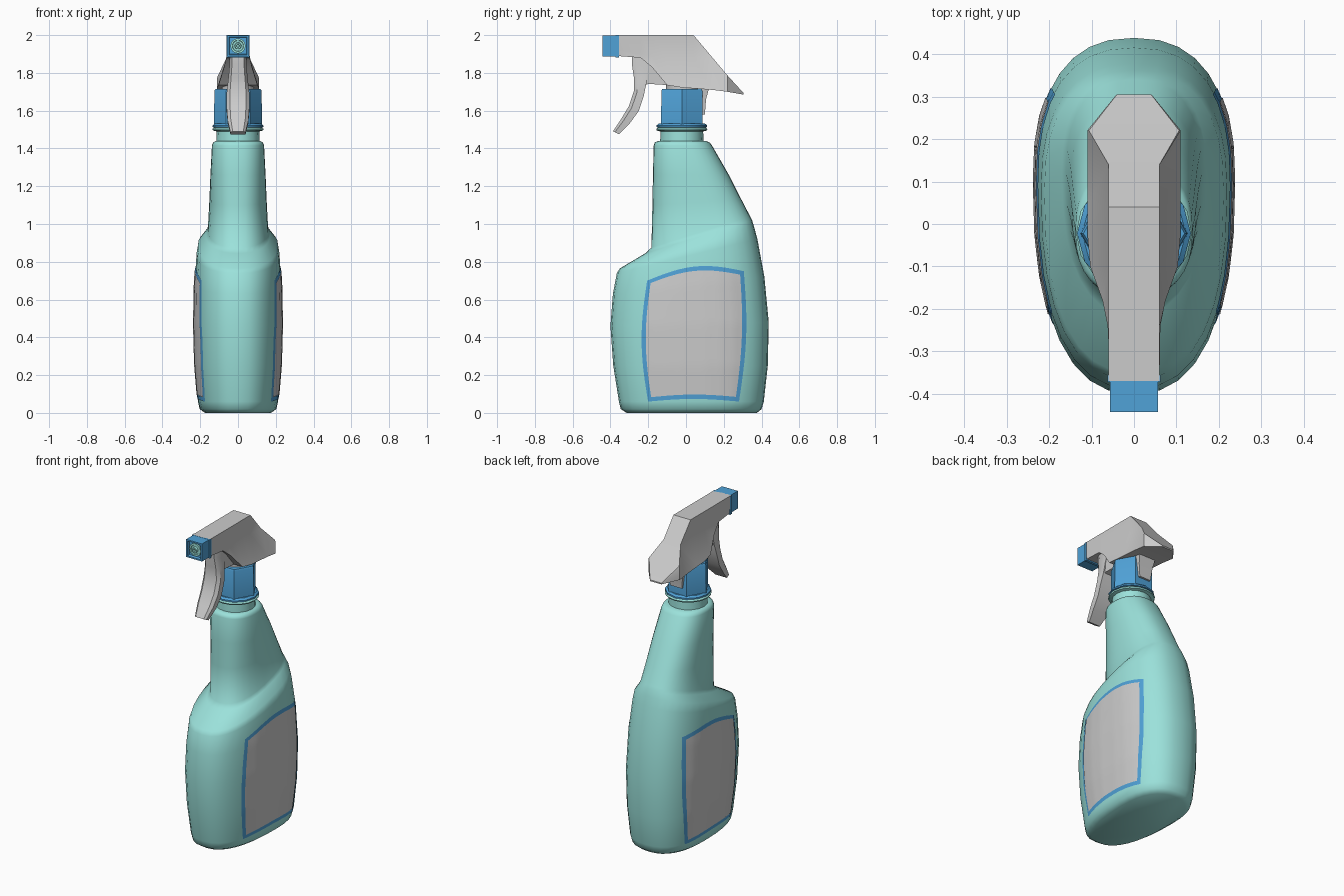
import bpy, bmesh
from math import sin, cos, pi, radians
from mathutils import Vector
from mathutils.bvhtree import BVHTree

if "Cube" in bpy.data.objects:
    bpy.data.objects.remove(bpy.data.objects["Cube"])


def material(name, rgb):
    m = bpy.data.materials.new(name)
    m.diffuse_color = (*rgb, 1)
    m.use_nodes = True
    m.node_tree.nodes["Principled BSDF"].inputs["Base Color"].default_value = m.diffuse_color
    return m


TEAL = material("teal", (0.33, 0.76, 0.71))
BLUE = material("blue", (0.08, 0.36, 0.68))


def finish(name, bm, mat=None, angle=35, closed=True):
    if closed:
        bmesh.ops.recalc_face_normals(bm, faces=bm.faces)
    me = bpy.data.meshes.new(name)
    bm.to_mesh(me)
    bm.free()
    me.shade_smooth()
    me.set_sharp_from_angle(angle=radians(angle))
    ob = bpy.data.objects.new(name, me)
    bpy.context.collection.objects.link(ob)
    if mat:
        me.materials.append(mat)
    return ob


def loft(name, rings, mat=None, angle=35):
    """Skin a list of equal-length point rings and close both ends."""
    bm = bmesh.new()
    vs = [[bm.verts.new(p) for p in r] for r in rings]
    n = len(vs[0])
    for a, b in zip(vs, vs[1:]):
        for i in range(n):
            j = (i + 1) % n
            bm.faces.new((a[i], a[j], b[j], b[i]))
    bm.faces.new(vs[0])
    bm.faces.new(vs[-1])
    return finish(name, bm, mat, angle)


def lathe(name, profile, sides, centre, axis="z", mat=None):
    """Turned part: profile is (radius, distance along axis)."""
    rings = []
    for r, h in profile:
        ring = []
        for i in range(sides):
            a = 2 * pi * i / sides
            p = (r * cos(a), r * sin(a), h) if axis == "z" else (r * cos(a), h, r * sin(a))
            ring.append(Vector(p) + Vector(centre))
        rings.append(ring)
    return loft(name, rings, mat)


def power(v, e):
    return (1 if v >= 0 else -1) * abs(v) ** e


def body_ring(yf, zf, yb, zb, hw, mid, sides=32, e=2 / 2.4):
    """Tilted egg-shaped section, front (yf, zf) to back (yb, zb)."""
    yc = yf + mid * (yb - yf)
    ring = []
    for i in range(sides):
        a = 2 * pi * i / sides
        s = power(sin(a), e)
        y = yc + s * ((yb - yc) if s > 0 else (yc - yf))
        t = (y - yf) / (yb - yf)
        ring.append((hw * power(cos(a), e), y, zf + t * (zb - zf)))
    return ring


# bottle body
body = loft("bottle_body", [body_ring(*r) for r in (
    (-0.315, 0.00, 0.375, 0.00, 0.175, .6),
    (-0.345, 0.02, 0.400, 0.02, 0.203, .6),
    (-0.355, 0.06, 0.412, 0.06, 0.212, .6),
    (-0.385, 0.25, 0.433, 0.25, 0.228, .6),
    (-0.400, 0.46, 0.438, 0.48, 0.234, .6),
    (-0.387, 0.63, 0.415, 0.72, 0.230, .6),
    (-0.366, 0.74, 0.378, 0.92, 0.219, .6),
    (-0.350, 0.765, 0.362, 0.98, 0.211, .6),
    (-0.215, 0.845, 0.350, 1.02, 0.170, .6),
    (-0.183, 0.875, 0.340, 1.04, 0.160, .58),
    (-0.178, 1.10, 0.293, 1.13, 0.152, .55),
    (-0.175, 1.26, 0.227, 1.26, 0.146, .52),
    (-0.171, 1.415, 0.138, 1.415, 0.138, .5),
    (-0.165, 1.432, 0.125, 1.432, 0.132, .5),
    (-0.145, 1.440, 0.105, 1.440, 0.115, .5))], TEAL, 50)

# bottle neck and its lip
CY = -0.022
lathe("bottle_neck", [(.115, 1.43), (.113, 1.49), (.133, 1.495), (.136, 1.503), (.120, 1.515)],
      16, (0, CY, 0), mat=TEAL)

# hexagonal cap with a base rim
lathe("cap_rim", [(.120, 1.508), (.134, 1.513), (.134, 1.522), (.122, 1.532)], 12, (0, CY, 0), mat=BLUE)
lathe("cap", [(.127, 1.525), (.125, 1.705), (.119, 1.715)], 6, (0, CY, 0), mat=BLUE)
lathe("pump_collar", [(.085, 1.70), (.085, 1.76)], 16, (0, CY, 0))

# spray head: sections along y (y, top z, top half width, edge z, edge half width, bottom z, bottom half width)
loft("spray_head", [[(-tw, y, tz), (tw, y, tz), (ew, y, ez), (bw, y, bz), (-bw, y, bz), (-ew, y, ez)]
     for y, tz, tw, ez, ew, bz, bw in (
    (-0.370, 2.00, .060, 1.92, .060, 1.890, .056),
    (-0.240, 2.00, .060, 1.90, .060, 1.880, .062),
    (-0.180, 2.00, .060, 1.89, .060, 1.830, .074),
    (-0.100, 2.00, .060, 1.88, .060, 1.735, .103),
    (-0.020, 2.00, .060, 1.88, .060, 1.722, .110),
    (0.040, 2.00, .060, 1.88, .060, 1.718, .110),
    (0.140, 1.881, .060, 1.876, .061, 1.710, .110),
    (0.220, 1.786, .106, 1.775, .110, 1.700, .110),
    (0.305, 1.693, .040, 1.690, .041, 1.685, .040))], angle=25)

# tongue behind the cap
loft("rear_tongue", [[(sx * w, y, z) for sx, y in ((-1, a), (1, a), (1, b), (-1, b))]
     for z, w, a, b in ((1.73, .06, .06, .125), (1.66, .05, .07, .106), (1.58, .04, .075, .100))])

# trigger: sections down a curve (y, z, half depth, half width)
tr = ((-.235, 1.885, .050, .043), (-.245, 1.83, .042, .045), (-.243, 1.76, .033, .052),
      (-.250, 1.69, .026, .060), (-.277, 1.61, .026, .060), (-.320, 1.545, .023, .055),
      (-.370, 1.483, .016, .040))
loft("trigger", [[(-w, y + d, z - d * .5), (w, y + d, z - d * .5), (w, y - d * .4, z + d * .2),
                  (w * .7, y - d, z + d * .5), (-w * .7, y - d, z + d * .5), (-w, y - d * .4, z + d * .2)]
                 for y, z, d, w in tr], angle=40)
loft("trigger_arm", [[(-.042, y, a), (.042, y, a), (.042, y, b), (-.042, y, b)]
     for y, a, b in ((-.25, 1.72, 1.88), (-.20, 1.742, 1.87), (-.09, 1.735, 1.85))])


# square nozzle with a recessed front, and its collar
def square(y, h):
    z = 1.943
    return [(-h, y, z - h), (h, y, z - h), (h, y, z + h), (-h, y, z + h)]


loft("nozzle_block", [square(-.36, .056), square(-.442, .056), square(-.442, .047), square(-.425, .044)], BLUE)
loft("nozzle_collar", [[(x, y, min(z, 2.0)) for x, y, z in square(yy, .062)] for yy in (-.355, -.372)], BLUE)
lathe("nozzle_tip", [(.040, -.42), (.040, -.434), (.030, -.434), (.028, -.428), (.018, -.428),
                     (.016, -.441), (.008, -.441), (.007, -.43)], 16, (0, 0, 1.943), "y", TEAL)

# labels: curved-sided panels projected onto both flanks of the body
bm_body = bmesh.new()
bm_body.from_mesh(body.data)
tree = BVHTree.FromBMesh(bm_body)


def label(name, side, inset, lift, mat=None, n=24):
    bm = bmesh.new()
    grid = []
    for i in range(n + 1):
        row = []
        for j in range(n + 1):
            u = inset + (1 - 2 * inset) * i / n
            v = inset * .8 + (1 - 1.6 * inset) * j / n
            left = -.200 - .005 * v - .032 * sin(pi * v)
            right = .280 + .025 * v + .025 * sin(pi * v)
            low = .060 + .014 * sin(pi * u)
            high = .700 + .050 * u + .050 * sin(pi * u)
            y, z = left + (right - left) * u, low + (high - low) * v
            hit, normal, _, _ = tree.ray_cast(Vector((side, y, z)), Vector((-side, 0, 0)))
            row.append(bm.verts.new(hit + normal * lift))
        grid.append(row)
    for a, b in zip(grid, grid[1:]):
        for j in range(n):
            q = (a[j], b[j], b[j + 1], a[j + 1])
            bm.faces.new(q if side > 0 else q[::-1])
    finish(name, bm, mat, 60, closed=False)


for side, word in ((1, "right"), (-1, "left")):
    label("label_border_" + word, side, 0, .002, BLUE)
    label("label_panel_" + word, side, .042, .0045)
bm_body.free()
